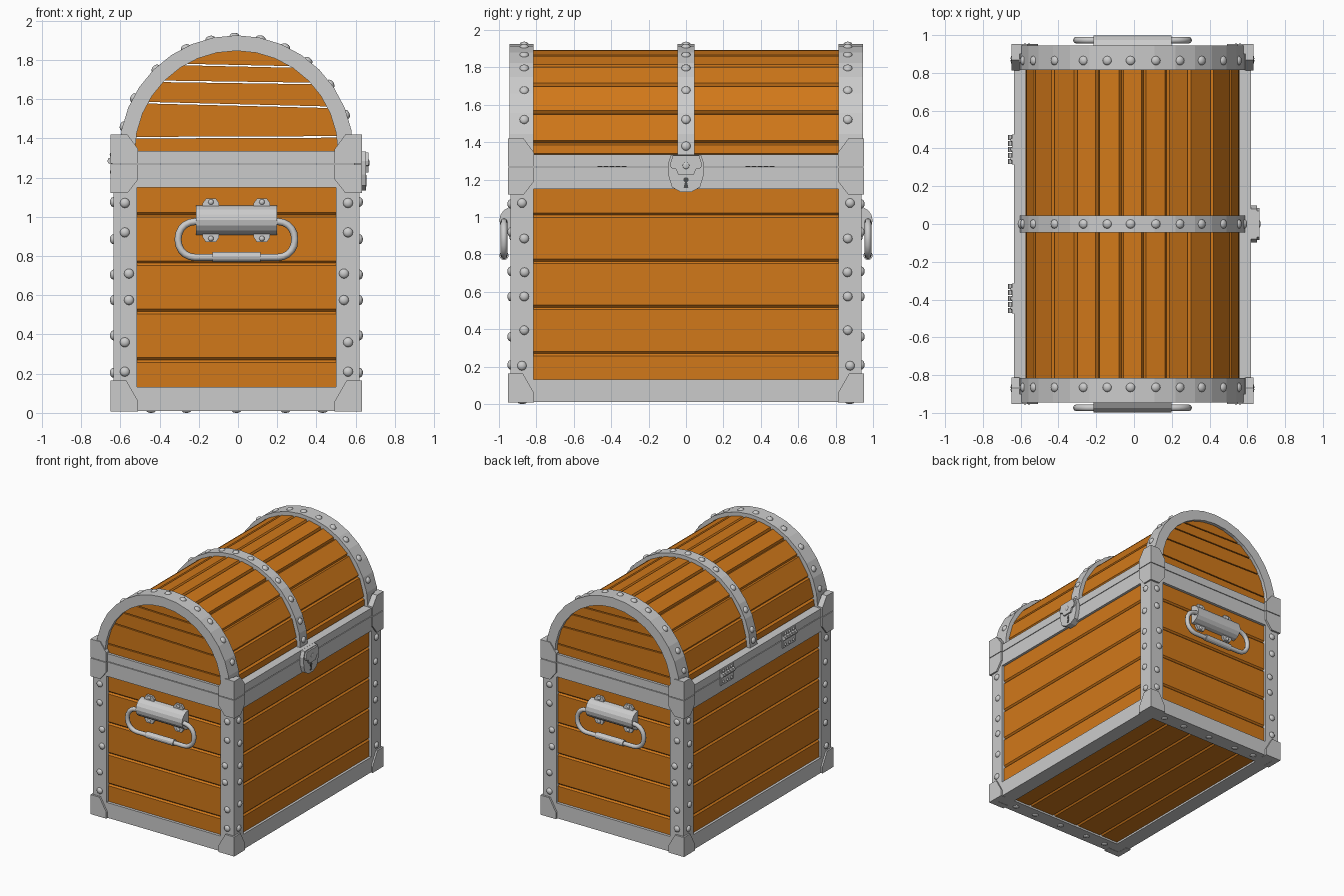
import bpy, bmesh, math
from mathutils import Matrix, Vector

if "Cube" in bpy.data.objects:
    bpy.data.objects.remove(bpy.data.objects["Cube"])

CX = -0.008                      # body sits slightly off the lock side
LID_Z = 1.328                    # centre height of the barrel lid
ENDS = (-1, 1)
CORNERS = [(sx, sy) for sx in ENDS for sy in ENDS]

wood = bpy.data.materials.new("wood")
wood.diffuse_color = (0.64, 0.19, 0.01, 1)
wood.use_nodes = True
wood.node_tree.nodes["Principled BSDF"].inputs["Base Color"].default_value = wood.diffuse_color
dark = bpy.data.materials.new("dark_hole")
dark.diffuse_color = (0.08, 0.08, 0.08, 1)
dark.use_nodes = True
dark.node_tree.nodes["Principled BSDF"].inputs["Base Color"].default_value = dark.diffuse_color


def prism(bm, pts, axis, a, b):
    """Extrude a 2D outline from a to b along an axis."""
    def at(p, t):
        return {'x': (t, p[0], p[1]), 'y': (p[0], t, p[1]), 'z': (p[0], p[1], t)}[axis]
    lo = [bm.verts.new(at(p, a)) for p in pts]
    hi = [bm.verts.new(at(p, b)) for p in pts]
    bm.faces.new(lo)
    bm.faces.new(hi[::-1])
    n = len(pts)
    for i in range(n):
        j = (i + 1) % n
        bm.faces.new((lo[i], hi[i], hi[j], lo[j]))


def box(bm, x0, x1, y0, y1, z0, z1):
    prism(bm, [(x0, y0), (x1, y0), (x1, y1), (x0, y1)], 'z', z0, z1)


def rivet(bm, pos, normal, r=0.025, h=0.017):
    rot = Vector(normal).to_track_quat('Z', 'Y').to_matrix().to_4x4()
    m = Matrix.Translation(pos) @ rot @ Matrix.Diagonal((r, r, h, 1))
    bmesh.ops.create_uvsphere(bm, u_segments=12, v_segments=8, radius=1, matrix=m)


def finish(name, bm, mat=None, smooth=False):
    bmesh.ops.recalc_face_normals(bm, faces=bm.faces[:])
    me = bpy.data.meshes.new(name)
    bm.to_mesh(me)
    bm.free()
    if mat:
        me.materials.append(mat)
    for p in me.polygons:
        p.use_smooth = smooth
    ob = bpy.data.objects.new(name, me)
    ob.location.x = CX
    bpy.context.collection.objects.link(ob)
    return ob


def polar(r, deg):
    a = math.radians(deg)
    return (r * math.cos(a), LID_Z + r * math.sin(a))


def board(s, d, t0, t1, c=0.012):
    """Board cross-section with chamfered outer edges, outer face at s*d."""
    return [(s * (d - .04), t0), (s * (d - c), t0), (s * d, t0 + c),
            (s * d, t1 - c), (s * (d - c), t1), (s * (d - .04), t1)]


# body boards on four walls
bm = bmesh.new()
edges = [0.03, 0.27, 0.517, 0.763, 1.01, 1.255]
for z0, z1 in zip(edges, edges[1:]):
    for s in ENDS:
        prism(bm, board(s, 0.608, z0, z1), 'y', -0.88, 0.88)
        prism(bm, board(s, 0.916, z0, z1), 'x', -0.58, 0.58)
finish("wall_boards", bm, wood)

# floor boards
bm = bmesh.new()
for i in range(5):
    x = -0.58 + i * 0.232
    prism(bm, [(x, .07), (x, .037), (x + .012, .025), (x + .22, .025),
               (x + .232, .037), (x + .232, .07)], 'y', -0.88, 0.88)
finish("floor_boards", bm, wood)

# curved lid boards
bm = bmesh.new()
angles = [0, 7, 24, 42, 58, 71, 84, 96, 109, 122, 138, 156, 173, 180]
for a, b in zip(angles, angles[1:]):
    prism(bm, [polar(.52, a), polar(.55, a), polar(.567, a + 1.2),
               polar(.567, b - 1.2), polar(.55, b), polar(.52, b)], 'y', -0.9, 0.9)
finish("lid_boards", bm, wood)

# lid end boards, slightly crooked with open gaps
bm = bmesh.new()
levels = [1.30, 1.405, 1.57, 1.685, 1.77, 1.866]
tilts = [0, 0.004, -0.025, -0.014, -0.022, 0]
R = 0.54
for i in range(5):
    right, left = [], []
    for k in range(5):
        t = k / 4
        z = (levels[i] + .004) * (1 - t) + (levels[i + 1] - .004) * t
        tilt = tilts[i] * (1 - t) + tilts[i + 1] * t
        x = math.sqrt(max(R * R - max(z - LID_Z, 0) ** 2, 0.001))
        right.append((x, z + tilt * x))
        left.append((-x, z - tilt * x))
    for s in ENDS:
        prism(bm, right + left[::-1], 'y', s * 0.87, s * 0.918)
finish("lid_end_boards", bm, wood)

# metal posts and base rails
bm = bmesh.new()
for sx, sy in CORNERS:
    box(bm, sx * .508, sx * .628, sy * .815, sy * .938, .01, 1.266)
for z0, z1 in ((0.01, 0.132), (1.15, 1.266)):
    for s in ENDS:
        box(bm, -.508, .508, s * .815, s * .938, z0, z1)
        box(bm, s * .508, s * .628, -.815, .815, z0, z1)
finish("base_frame", bm)

# metal lid rim
bm = bmesh.new()
for s in ENDS:
    box(bm, -.628, .628, s * .815, s * .938, 1.271, 1.334)
    box(bm, s * .508, s * .628, -.815, .815, 1.271, 1.334)
finish("lid_rim", bm)

# arched lid bands
N = 16
for name, y0, y1, ri in (("front_lid_band", -.945, -.815, .518), ("middle_lid_band", -.046, .046, .55),
                         ("back_lid_band", .815, .945, .518)):
    bm = bmesh.new()
    steps = [180 * i / N for i in range(N + 1)]
    prism(bm, [polar(.597, a) for a in steps] + [polar(ri, a) for a in steps[::-1]], 'y', y0, y1)
    finish(name, bm)

# corner brackets: two plates each, with cut-off inner corners
bm = bmesh.new()


def plates(outline):
    """outline: (inset from outer edge, z)"""
    for sx, sy in CORNERS:
        prism(bm, [(sx * (.641 - u), z) for u, z in outline], 'y', sy * .90, sy * .953)
        prism(bm, [(sy * (.953 - u), z) for u, z in outline], 'x', sx * .597, sx * .641)


plates([(0, 1.271), (0, 1.42), (.085, 1.42), (.14, 1.345), (.14, 1.271)])
plates([(0, 1.266), (.14, 1.266), (.14, 1.19), (.085, 1.12), (0, 1.12)])
plates([(0, .008), (.14, .008), (.14, .06), (.08, .165), (0, .165)])
finish("corner_brackets", bm)

# rivets on posts, lid bands and underside
bm = bmesh.new()
for sx, sy in CORNERS:
    for x, z in ((.569, 1.07), (.569, .92), (.548, .71), (.548, .575), (.569, .36), (.569, .21)):
        rivet(bm, (sx * x, sy * .938, z), (0, sy, 0))
    for y, z in ((.877, 1.075), (.865, .885), (.863, .705), (.865, .575), (.865, .395), (.877, .205)):
        rivet(bm, (sx * .628, sy * y, z), (sx, 0, 0))
for y in (-.865, 0, .865):
    for a in [19, 36, 52, 65, 78, 91, 103, 116, 134, 152, 167] + ([5, 175] if y == 0 else []):
        x, z = polar(.593, a)
        rivet(bm, (x, y, z), (x, 0, z - LID_Z))
for s in ENDS:
    for x in (-.435, -.255, 0, .25, .44):
        rivet(bm, (x, s * .875, .012), (0, 0, -1), .025, .012)
finish("rivets", bm, smooth=True)

# end handles: housing, straps, grip and swinging ring
for name, s in (("front", -1), ("back", 1)):
    bm = bmesh.new()
    half = [(s * (.918 + .08 * math.sin(math.pi * i / 8)), .983 + .075 * math.cos(math.pi * i / 8))
            for i in range(9)]
    prism(bm, half, 'x', -.207, .207)
    for c in (-.13, .13):
        prism(bm, [(c - .042, .895), (c - .025, .87), (c + .025, .87), (c + .042, .895),
                   (c + .042, 1.07), (c + .025, 1.092), (c - .025, 1.092), (c - .042, 1.07)],
              'y', s * .905, s * .934)
        for z in (.889, 1.075):
            rivet(bm, (c, s * .934, z), (0, s, 0), .014, .01)
    finish(name + "_handle_mount", bm)

    bm = bmesh.new()
    prism(bm, [(s * .973 + .025 * math.cos(math.pi * i / 6), .795 + .025 * math.sin(math.pi * i / 6))
               for i in range(12)], 'x', -.123, .123)
    finish(name + "_handle_grip", bm)

    cu = bpy.data.curves.new(name + "_handle_ring", 'CURVE')
    cu.dimensions = '3D'
    cu.bevel_depth = 0.018
    cu.bevel_resolution = 2
    r = 0.085
    pts = []
    for cx, cz, a0 in ((.297 - r, .975 - r, 0), (-.297 + r, .975 - r, 90),
                       (-.297 + r, .793 + r, 180), (.297 - r, .793 + r, 270)):
        for k in range(6):
            a = math.radians(a0 + 18 * k)
            pts.append((cx + r * math.cos(a), s * .973, cz + r * math.sin(a), 1))
    sp = cu.splines.new('POLY')
    sp.points.add(len(pts) - 1)
    for p, co in zip(sp.points, pts):
        p.co = co
    sp.use_cyclic_u = True
    ob = bpy.data.objects.new(name + "_handle_ring", cu)
    ob.location.x = CX
    bpy.context.collection.objects.link(ob)


def mirrored(half):
    return half + [(-y, z) for y, z in half[::-1]]


# lock body and raised hasp
bm = bmesh.new()
prism(bm, mirrored([(.08, 1.333), (.097, 1.285), (.092, 1.215), (.075, 1.16), (.03, 1.135)]),
      'x', .60, .66)
prism(bm, mirrored([(.07, 1.328), (.085, 1.285), (.08, 1.262), (.055, 1.258), (.04, 1.225)]),
      'x', .65, .673)
rivet(bm, (.673, 0, 1.275), (1, 0, 0), .018, .006)
finish("lock", bm)

bm = bmesh.new()
prism(bm, mirrored([(.006, 1.212), (.013, 1.204), (.013, 1.194), (.006, 1.186), (.013, 1.155)]),
      'x', .65, .662)
finish("keyhole", bm, dark)

# back hinges: leaves, knuckles and pins
bm = bmesh.new()
for c in (-.395, .395):
    box(bm, -.637, -.62, c - .08, c + .08, 1.275, 1.33)
    box(bm, -.637, -.62, c - .08, c + .08, 1.205, 1.262)
    for k in range(5):
        y = c - .08 + k * .032
        prism(bm, [(-.64 + .018 * math.cos(math.pi * i / 4), 1.285 + .018 * math.sin(math.pi * i / 4))
                   for i in range(8)], 'y', y + .003, y + .029)
    for dy in (-.05, 0, .05):
        for z in (1.316, 1.228):
            rivet(bm, (-.637, c + dy, z), (-1, 0, 0), .012, .009)
finish("hinges", bm)
